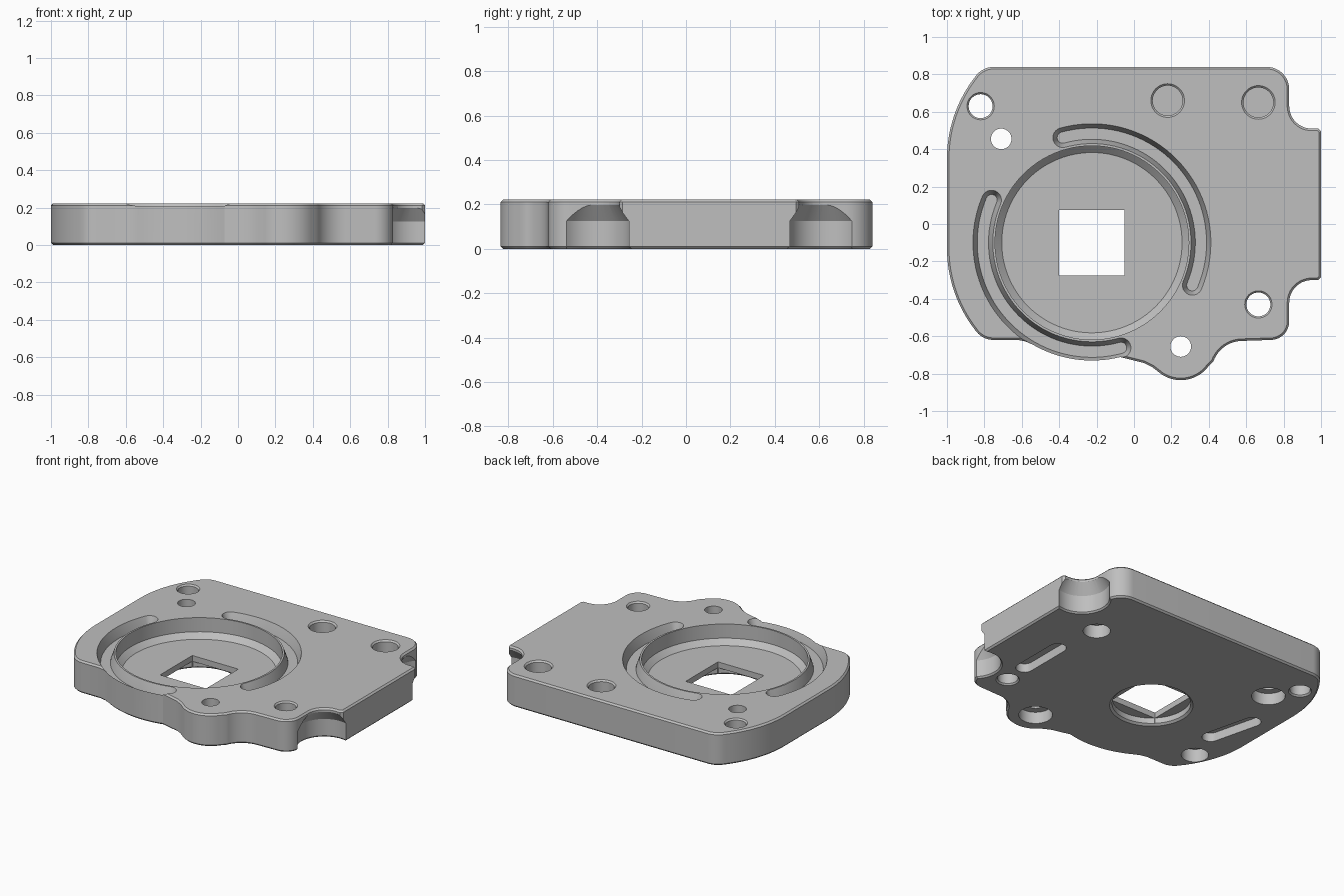
import bpy, bmesh
from math import cos, sin, radians, pi

if "Cube" in bpy.data.objects:
    bpy.data.objects.remove(bpy.data.objects["Cube"])

TOP = 0.222
HUB = (-0.225, -0.10)

metal = bpy.data.materials.new("plain_grey")
metal.use_nodes = True
grey = (0.52, 0.52, 0.52, 1)
metal.diffuse_color = grey
metal.node_tree.nodes["Principled BSDF"].inputs["Base Color"].default_value = grey


def arc(cx, cy, r, a0, a1, n=12):
    """Points along an arc, angles in degrees."""
    angles = [radians(a0 + (a1 - a0) * i / n) for i in range(n + 1)]
    return [(cx + r * cos(a), cy + r * sin(a)) for a in angles]


def loft(name, layers):
    """Closed solid through (outline, z) layers with matching point counts."""
    bm = bmesh.new()
    rings = [[bm.verts.new((x, y, z)) for x, y in pts] for pts, z in layers]
    for low, high in zip(rings, rings[1:]):
        for i in range(len(low)):
            j = (i + 1) % len(low)
            bm.faces.new((low[i], low[j], high[j], high[i]))
    bm.faces.new(rings[0])
    bm.faces.new(rings[-1])
    bmesh.ops.recalc_face_normals(bm, faces=bm.faces)
    mesh = bpy.data.meshes.new(name)
    bm.to_mesh(mesh)
    bm.free()
    mesh.materials.append(metal)
    obj = bpy.data.objects.new(name, mesh)
    bpy.context.collection.objects.link(obj)
    return obj


def circle(cx, cy, r, n=48):
    return arc(cx, cy, r, 0, 360, n)[:-1]


def ring_slot(r, a0, a1, w):
    """Outline of a round-ended slot following an arc about the hub."""
    x, y = HUB
    ends = [(x + r * cos(radians(a)), y + r * sin(radians(a))) for a in (a0, a1)]
    return (arc(x, y, r + w, a0, a1, 40) + arc(*ends[1], w, a1, a1 + 180)[1:-1]
            + arc(x, y, r - w, a1, a0, 40) + arc(*ends[0], w, a0 + 180, a0 + 360)[1:-1])


def straight_slot(x, y, half, w, tilt):
    """Outline of a round-ended straight slot, tilt measured from +y."""
    a = 90 + tilt
    dx, dy = half * cos(radians(a)), half * sin(radians(a))
    return (arc(x + dx, y + dy, w, a - 90, a + 90)
            + arc(x - dx, y - dy, w, a + 90, a + 270))


# Plate outline, counter-clockwise from the right edge
outline = (
    [(1, -0.285), (1, 0.495), (0.985, 0.51)]
    + arc(0.95, 0.63, 0.12, 270, 180)
    + arc(0.71, 0.72, 0.12, 0, 90)
    + arc(-0.75, 0.72, 0.12, 90, 140, 8)
    + arc(-0.29, 0.35, 0.71, 142, 180)
    + arc(-0.29, -0.13, 0.71, 180, 218)
    + arc(-0.75, -0.50, 0.12, 220, 270, 8)
    + [(-0.62, -0.62), (-0.58, -0.628)]
    + arc(*HUB, 0.63, 240, 284, 16)
    + [(0.0, -0.73), (0.05, -0.742), (0.1, -0.767)]
    + arc(0.25, -0.65, 0.185, 236, 325, 16)
    + arc(0.58, -0.79, 0.165, 160, 90)
    + arc(0.73, -0.52, 0.10, 270, 360)
    + arc(0.95, -0.42, 0.12, 180, 90)
    + [(0.985, -0.30)]
)
plate = loft("mounting_plate", [(outline, 0), (outline, TOP)])

# Small chamfer along the top and bottom rims
bm = bmesh.new()
bm.from_mesh(plate.data)
rims = [e for e in bm.edges if abs(e.verts[0].co.z - e.verts[1].co.z) < 1e-5]
bmesh.ops.bevel(bm, geom=rims, offset=0.011, segments=1, affect='EDGES')
bm.to_mesh(plate.data)
bm.free()

cutters = []


def cut_round(name, x, y, profile):
    cutters.append(loft(name, [(circle(x, y, r), z) for r, z in profile]))


ABOVE, BELOW, EDGE = TOP + 0.05, -0.05, 0.01

# Round recess with a sloped foot, and the relief under its floor
cutters.append(loft("recess", [(circle(*HUB, r, 96), z) for r, z in
                               ((0.482, 0.09), (0.518, 0.125), (0.518, ABOVE))]))
cut_round("lower_relief", *HUB, [(0.26, BELOW), (0.26, 0), (0.245, 0.012), (0.245, 0.05)])

# Square window
s = 0.175
square = [(HUB[0] + i * s, HUB[1] + j * s) for i, j in ((-1, -1), (1, -1), (1, 1), (-1, 1))]
cutters.append(loft("window", [(square, BELOW), (square, 0.15)]))

# Pair of curved grooves around the recess
for a in (-23, 157):
    cutters.append(loft("groove", [(ring_slot(0.583, a, a + 128.5, w), z) for w, z in
                                   ((0.03, 0.155), (0.034, 0.17), (0.053, TOP), (0.053, ABOVE))]))

# Blind holes in the top face
for x, y in ((0.18, 0.66), (0.665, 0.65)):
    cut_round("top_hole", x, y, [(0.08, 0.11), (0.08, TOP - EDGE), (0.09, TOP), (0.09, ABOVE)])

# Through holes with chamfered mouths
for x, y in ((-0.82, 0.63), (0.665, -0.43)):
    cut_round("through_hole", x, y, [(0.073, BELOW), (0.073, 0), (0.064, EDGE),
                                     (0.064, TOP - EDGE), (0.073, TOP), (0.073, ABOVE)])

# Screw holes with counterbores underneath
for x, y in ((-0.71, 0.455), (0.25, -0.655)):
    cut_round("screw_hole", x, y, [(0.055, BELOW), (0.055, ABOVE)])
    cut_round("counterbore", x, y, [(0.105, BELOW), (0.105, 0.08)])

# Blind holes and slots in the underside
for x, y in ((0.63, 0.39), (-0.83, -0.40)):
    cut_round("bottom_hole", x, y, [(0.085, BELOW), (0.085, 0.09)])
for x, y, tilt in ((0.68, -0.09, 0), (-0.80, -0.01, 14)):
    pocket = straight_slot(x, y, 0.16, 0.055, tilt)
    cutters.append(loft("bottom_slot", [(pocket, BELOW), (pocket, 0.06)]))

# Flared undercuts below the two corner notches
for y in (-0.42, 0.63):
    cut_round("notch_undercut", 0.95, y, [(0.18, BELOW), (0.18, 0), (0.17, EDGE),
                                          (0.17, 0.125), (0.117, 0.202)])

bpy.context.view_layer.objects.active = plate
for cutter in cutters:
    cutter.hide_render = True
    mod = plate.modifiers.new("cut", 'BOOLEAN')
    mod.operation, mod.solver, mod.object = 'DIFFERENCE', 'EXACT', cutter
    bpy.ops.object.modifier_apply(modifier=mod.name)
    bpy.data.objects.remove(cutter)

# Smooth curved walls, keep crisp edges
for obj in bpy.context.selected_objects:
    obj.select_set(False)
plate.select_set(True)
bpy.ops.object.shade_smooth_by_angle(angle=radians(25))
